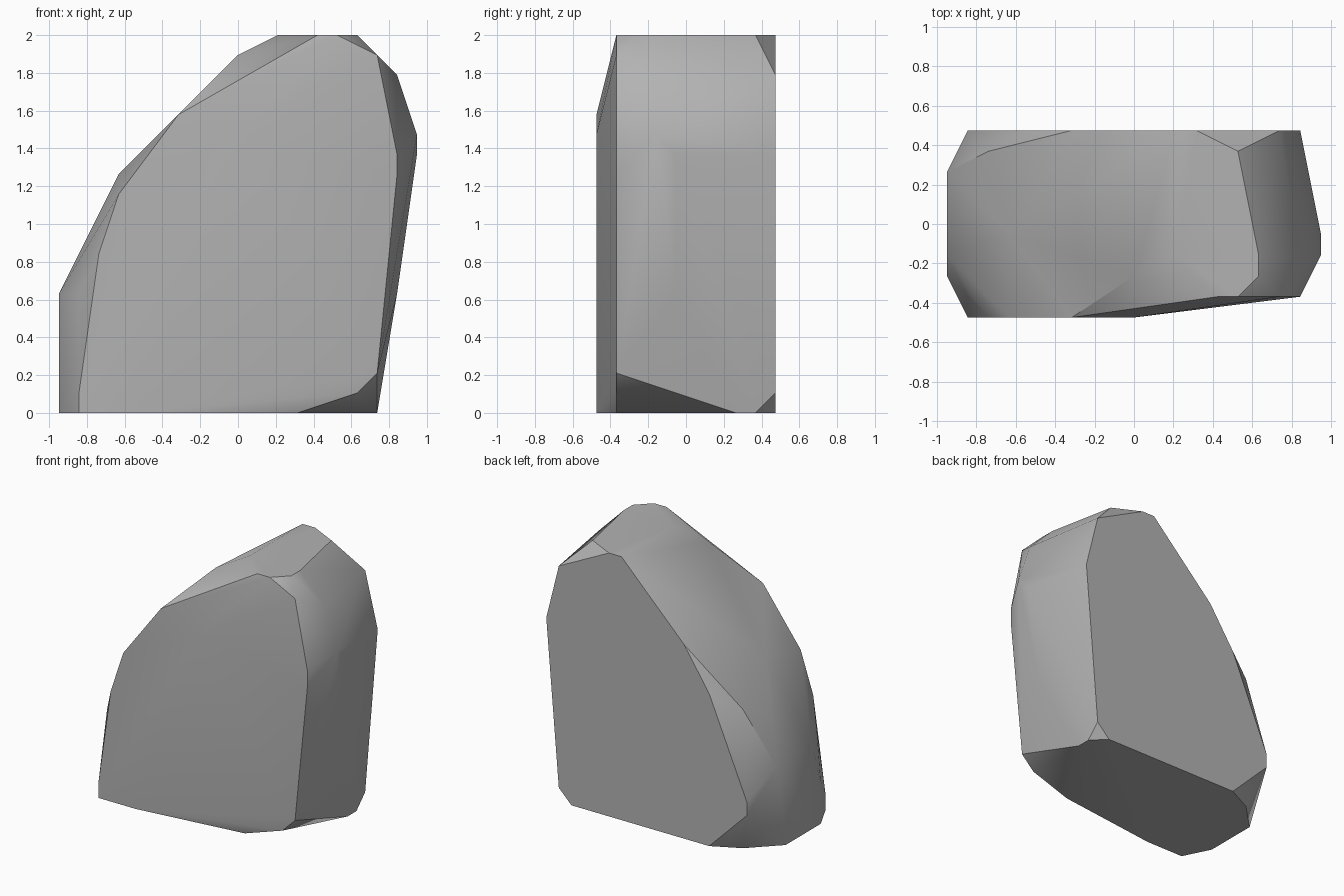
import bpy
import bmesh
import math

if "Cube" in bpy.data.objects:
    bpy.data.objects.remove(bpy.data.objects["Cube"], do_unlink=True)

UNIT = 2 / 19  # the boulder is chiselled on a coarse lattice, 19 cells tall

# Corner points (x, z) of each slice, keyed by the slice depth y, back to front
SLICES = {
    4.5: [(7, 1), (8, 13), (7, 17), (3, 19), (2, 19), (-3, 14),
          (-5, 11), (-8, 4), (-8, 3), (-5, 0), (6, 0)],
    3.5: [(5, 19), (7, 0), (-7, 0), (-7, 10)],
    2.5: [(7, 0), (-9, 6)],
    1.5: [(-9, 0)],
    -0.5: [(9, 13), (8, 6), (-6, 12)],
    -1.5: [(6, 19), (2, 19), (9, 14), (8, 17), (-9, 6)],
    -2.5: [(6, 19), (0, 18), (-9, 0), (-9, 3)],
    -3.5: [(5, 19), (4, 19), (7, 18), (8, 13), (8, 12), (7, 2),
           (6, 1), (3, 0), (-8, 6)],
    -4.5: [(-3, 15), (-6, 11), (-7, 8), (-8, 1), (-8, 0), (-5, 0), (0, 14)],
}


def make_material(name, color):
    mat = bpy.data.materials.new(name)
    mat.use_nodes = True
    mat.diffuse_color = color
    bsdf = mat.node_tree.nodes["Principled BSDF"]
    bsdf.inputs["Base Color"].default_value = color
    bsdf.inputs["Roughness"].default_value = 0.9
    return mat


def hull_object(name, slices, material):
    """Wrap a convex skin around the slice corners."""
    bm = bmesh.new()
    for y, corners in slices.items():
        for x, z in corners:
            bm.verts.new((x * UNIT, y * UNIT, z * UNIT))
    hull = bmesh.ops.convex_hull(bm, input=bm.verts[:])
    spare = {e for e in hull["geom_interior"] + hull["geom_unused"]
             if isinstance(e, bmesh.types.BMVert)}
    bmesh.ops.delete(bm, geom=list(spare), context="VERTS")
    # Merge the triangles of each flat facet
    bmesh.ops.dissolve_limit(bm, angle_limit=math.radians(0.5),
                             verts=bm.verts[:], edges=bm.edges[:])
    bmesh.ops.recalc_face_normals(bm, faces=bm.faces[:])
    mesh = bpy.data.meshes.new(name)
    bm.to_mesh(mesh)
    bm.free()
    mesh.materials.append(material)
    obj = bpy.data.objects.new(name, mesh)
    bpy.context.collection.objects.link(obj)
    return obj


# Boulder
stone = make_material("stone_grey", (0.45, 0.45, 0.45, 1))
boulder = hull_object("boulder", SLICES, stone)

# Soft shading across shallow facets, crisp chiselled edges
bpy.ops.object.select_all(action="DESELECT")
boulder.select_set(True)
bpy.context.view_layer.objects.active = boulder
bpy.ops.object.shade_smooth_by_angle(angle=math.radians(32))
